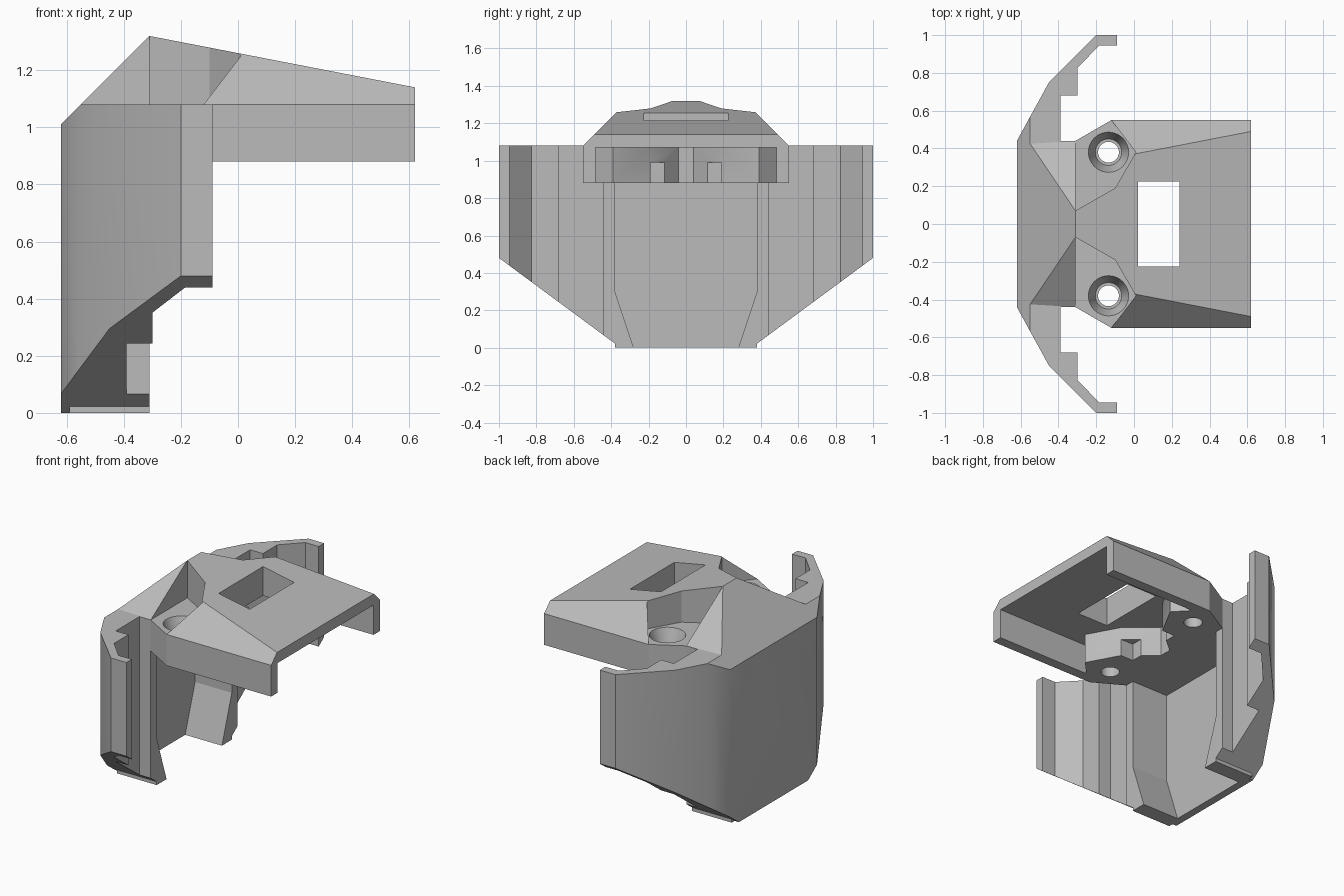
import bpy, bmesh
from mathutils import Vector

cube = bpy.data.objects.get("Cube")
if cube:
    bpy.data.objects.remove(cube)

grey = bpy.data.materials.new("light_grey")
grey.use_nodes = True
colour = (0.5, 0.5, 0.5, 1)
grey.diffuse_color = colour
grey.node_tree.nodes["Principled BSDF"].inputs["Base Color"].default_value = colour


def finish(bm, name):
    bmesh.ops.recalc_face_normals(bm, faces=bm.faces)
    mesh = bpy.data.meshes.new(name)
    bm.to_mesh(mesh)
    bm.free()
    mesh.materials.append(grey)
    ob = bpy.data.objects.new(name, mesh)
    bpy.context.collection.objects.link(ob)
    return ob


def prism(name, half, z0, z1, planes=()):
    """Mirror a half outline in y, extrude it in z, trim it with planes."""
    outline = half + [(x, -y) for x, y in reversed(half)]
    bm = bmesh.new()
    face = bm.faces.new([bm.verts.new((x, y, z0)) for x, y in outline])
    top = bmesh.ops.extrude_face_region(bm, geom=[face])["geom"]
    bmesh.ops.translate(bm, vec=(0, 0, z1 - z0),
                        verts=[v for v in top if isinstance(v, bmesh.types.BMVert)])
    for point, normal in planes:
        cut = bmesh.ops.bisect_plane(
            bm, geom=bm.verts[:] + bm.edges[:] + bm.faces[:], dist=1e-5,
            plane_co=Vector(point), plane_no=Vector(normal), clear_outer=True)["geom_cut"]
        bmesh.ops.edgenet_fill(bm, edges=[e for e in cut if isinstance(e, bmesh.types.BMEdge)])
    return finish(bm, name)


def hull(name, points):
    bm = bmesh.new()
    for p in points:
        bm.verts.new(p)
    bmesh.ops.convex_hull(bm, input=bm.verts[:])
    return finish(bm, name)


def cone(name, x, y, z0, z1, r0, r1):
    bm = bmesh.new()
    bmesh.ops.create_cone(bm, cap_ends=True, segments=40, radius1=r0, radius2=r1, depth=z1 - z0)
    bmesh.ops.translate(bm, vec=(x, y, (z0 + z1) / 2), verts=bm.verts)
    return finish(bm, name)


def cut(target, cutters):
    for c in cutters:
        mod = target.modifiers.new(c.name, "BOOLEAN")
        mod.operation, mod.solver, mod.object = "DIFFERENCE", "EXACT", c
        c.hide_render = True
        c.hide_set(True)
        c.display_type = "WIRE"


back_slope = ((-0.31, 0, 1.32), (-1, 0, 1))
top_slope = ((-0.31, 0, 1.32), (0.18, 0, 0.93))
side_slopes = [((0, s * 0.55, 1.08), (0, s, 1)) for s in (1, -1)]
bottom_slopes = [((0, s * 0.35, 0), (0, s * 0.48, -0.65)) for s in (1, -1)]

# Curved rear shell with stepped inner ribs
shell_half = [(-0.62, 0.44), (-0.56, 0.55), (-0.45, 0.75), (-0.2, 1), (-0.09, 1),
              (-0.09, 0.945), (-0.185, 0.945), (-0.3, 0.825), (-0.3, 0.68),
              (-0.39, 0.68), (-0.39, 0.44), (-0.31, 0.44), (-0.31, 0.38), (-0.57, 0.38)]
shell = prism("rear_shell", shell_half, 0, 1.08, bottom_slopes + [back_slope])

# Slab holding the screw bosses and the tray sides
slab = prism("tray_slab", [(-0.62, 0.44), (-0.31, 0.44), (-0.12, 0.55), (0.62, 0.55)],
             0.88, 1.08, [back_slope])

# Sloped cover with recesses around the screws
cover = prism("sloped_cover", [(-0.62, 0.44), (-0.56, 0.44), (-0.31, 0.07), (-0.1, 0.19),
                               (0.01, 0.38), (-0.12, 0.55), (0.62, 0.55)],
              1.075, 1.5, [back_slope, top_slope] + side_slopes)

# Cutters: open tray cavity, channel between bosses, window
cavity = prism("cavity_cutter", [(-0.24, 0.04), (-0.06, 0.19), (0.05, 0.39),
                                 (-0.04, 0.485), (0.8, 0.485)], 0.7, 1.07)
channel = prism("channel_cutter", [(-0.15, 0.19), (0.3, 0.19)], 0.7, 0.99)
window = prism("window_cutter", [(0.02, 0.225), (0.24, 0.225)], 0.6, 1.6)
holes = []
for side, s in (("left", 1), ("right", -1)):
    holes.append(cone(side + "_hole_cutter", -0.135, s * 0.38, 0.8, 1.2, 0.055, 0.055))
    holes.append(cone(side + "_countersink_cutter", -0.135, s * 0.38, 0.98, 1.09, 0.07, 0.11))

    # Slanted shoulder between cover and shell
    hull(side + "_shoulder", [(-0.56, s * 0.44, 1.07), (-0.31, s * 0.07, 1.32),
                              (-0.31, s * 0.44, 1.08), (-0.31, s * 0.07, 1.07)])
    # Rib foot that widens toward the bottom
    hull(side + "_rib_foot", [(x, s * y, z) for x in (-0.59, -0.31)
                              for y, z in ((0.38, 0.3), (0.38, 0), (0.28, 0))])

cut(slab, [cavity, channel, window] + holes)
cut(cover, [window])

# Soft shading on the curved shell and hole walls
for ob in (shell, slab):
    bpy.ops.object.select_all(action="DESELECT")
    ob.select_set(True)
    bpy.context.view_layer.objects.active = ob
    for mod in list(ob.modifiers):
        bpy.ops.object.modifier_apply(modifier=mod.name)
    bpy.ops.object.shade_smooth_by_angle(angle=0.5)
